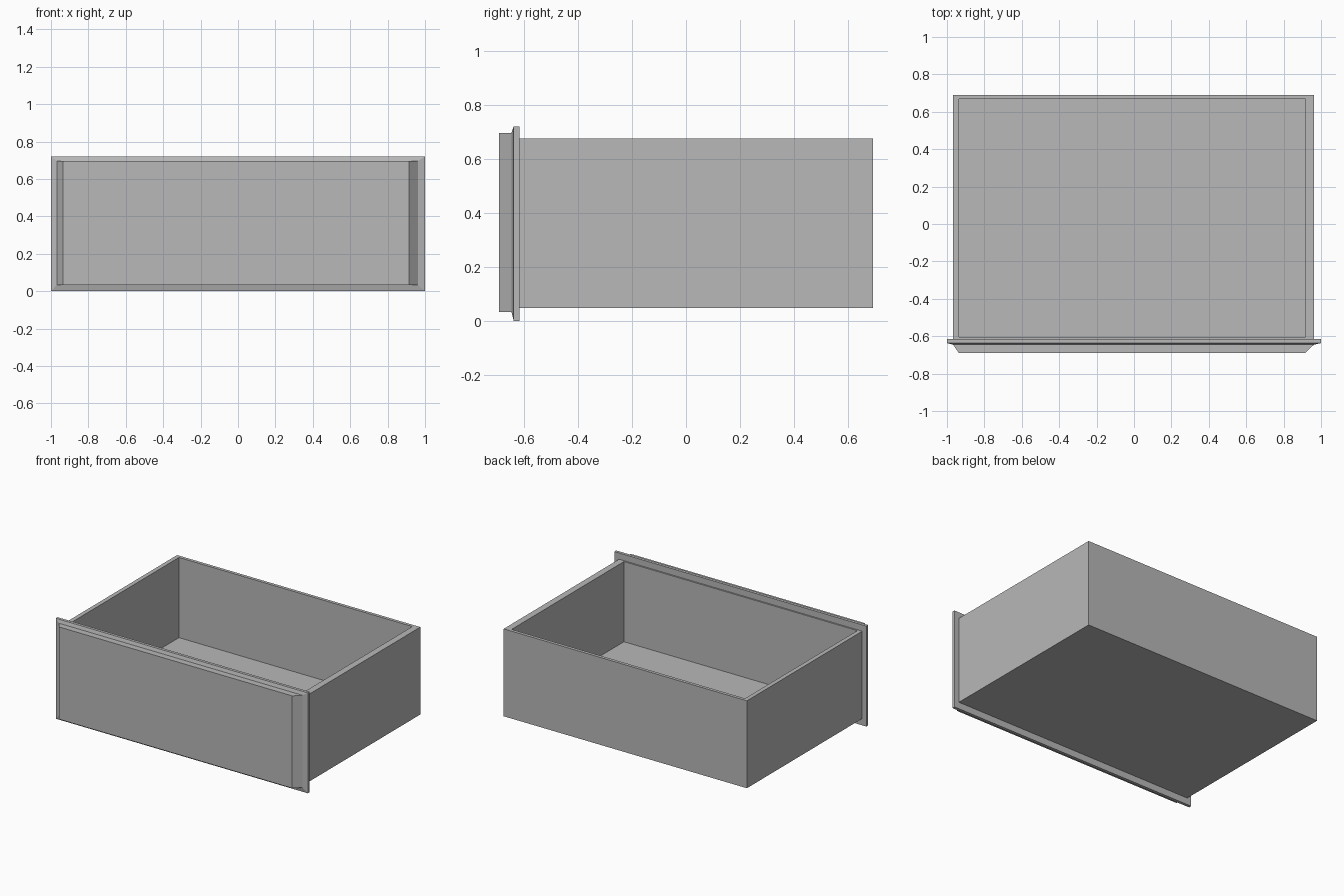
import bpy
import bmesh

cube = bpy.data.objects.get("Cube")
if cube:
    bpy.data.objects.remove(cube, do_unlink=True)

grey = bpy.data.materials.new("plain grey")
grey.use_nodes = True
colour = (0.48, 0.48, 0.48, 1)
grey.diffuse_color = colour
grey.node_tree.nodes["Principled BSDF"].inputs["Base Color"].default_value = colour


def loft(name, rings):
    """Join successive four-cornered rings and cap both ends."""
    bm = bmesh.new()
    loops = [[bm.verts.new(p) for p in ring] for ring in rings]
    for a, b in zip(loops, loops[1:]):
        for i in range(4):
            j = (i + 1) % 4
            bm.faces.new((a[i], a[j], b[j], b[i]))
    bm.faces.new(loops[0])
    bm.faces.new(loops[-1])
    bmesh.ops.recalc_face_normals(bm, faces=bm.faces)
    mesh = bpy.data.meshes.new(name)
    bm.to_mesh(mesh)
    bm.free()
    mesh.materials.append(grey)
    obj = bpy.data.objects.new(name, mesh)
    bpy.context.collection.objects.link(obj)
    return obj


def flat_ring(z, x0, x1, y0, y1):
    return [(x0, y0, z), (x1, y0, z), (x1, y1, z), (x0, y1, z)]


def upright_ring(y, x0, x1, z0, z1):
    return [(x0, y, z0), (x1, y, z0), (x1, y, z1), (x0, y, z1)]


# Open drawer box: outer walls, rim, inner walls and floor
outer = (-0.967, 0.963, -0.625, 0.691)
inner = (-0.936, 0.916, -0.605, 0.668)
loft("drawer_box", [
    flat_ring(0.048, *outer),
    flat_ring(0.675, *outer),
    flat_ring(0.675, *inner),
    flat_ring(0.10, *inner),
])

# Front panel: raised face with bevelled ends, flaring into a thin back plate
plate = (-1, 1, 0, 0.72)
loft("drawer_front", [
    upright_ring(-0.691, -0.936, 0.914, 0.034, 0.696),
    upright_ring(-0.645, -0.967, 0.962, 0.034, 0.696),
    upright_ring(-0.637, *plate),
    upright_ring(-0.616, *plate),
])
